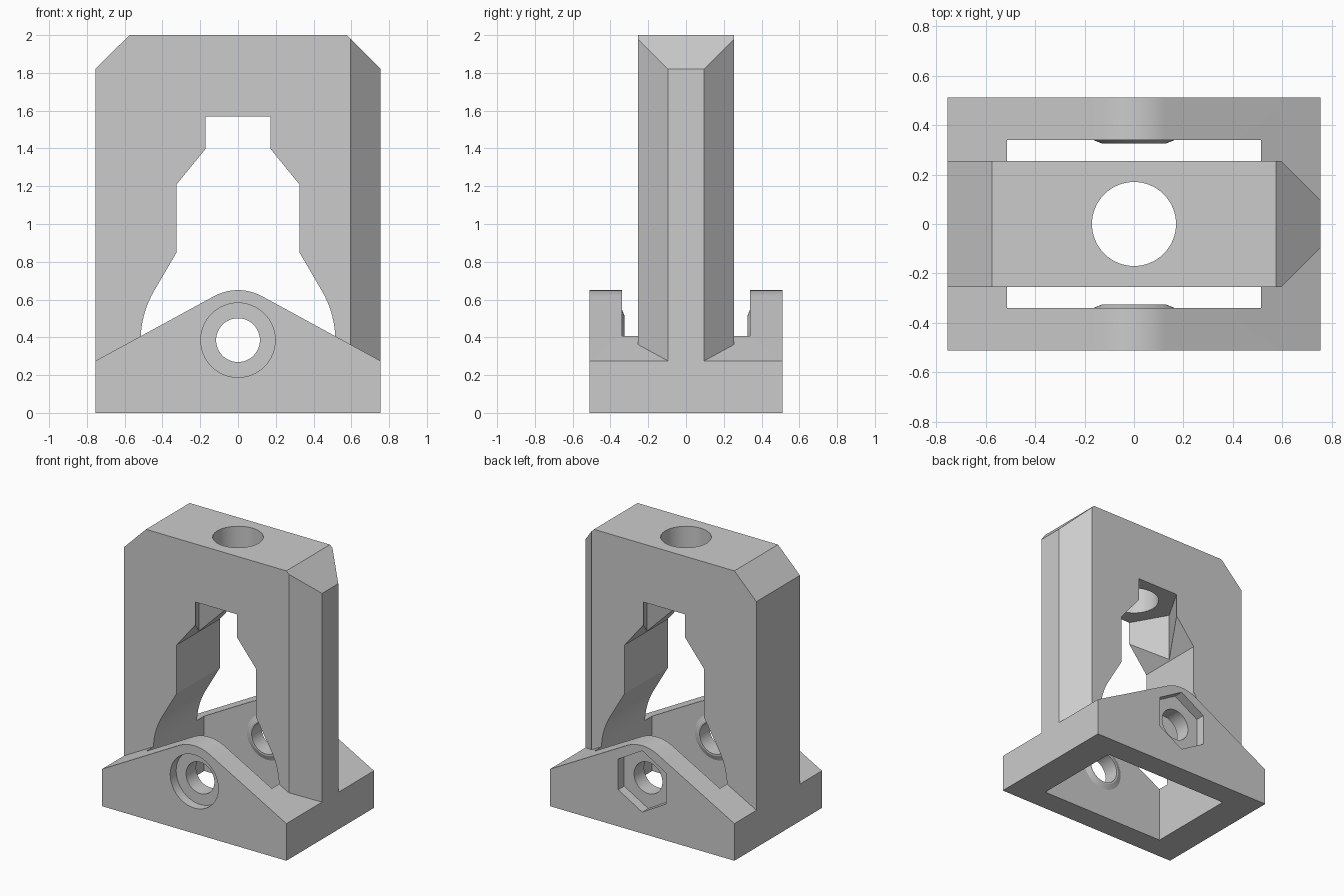
import bpy, bmesh
from math import sin, cos, radians, pi

cube = bpy.data.objects.get("Cube")
if cube:
    bpy.data.objects.remove(cube, do_unlink=True)

grey = bpy.data.materials.new("plain grey")
grey.use_nodes = True
grey.diffuse_color = (0.6, 0.6, 0.6, 1)
grey.node_tree.nodes["Principled BSDF"].inputs["Base Color"].default_value = (0.6, 0.6, 0.6, 1)

HALF, DEPTH = 0.755, 0.512       # half width and half depth of the foot
TOWER = 0.255                    # half depth of the tower
POCKET_X, POCKET_Y = 0.515, 0.34
PIVOT = 0.385                    # height of the cross bolt


def loft(name, low, high, axis, lo, hi):
    """Solid between two outlines: axis Z takes (x, y), axis Y takes (x, z)."""
    bm = bmesh.new()
    rings = []
    for pts, t in ((low, lo), (high, hi)):
        rings.append([bm.verts.new((a, b, t) if axis == "Z" else (a, t, b)) for a, b in pts])
    n = len(low)
    bm.faces.new(rings[0])
    bm.faces.new(rings[1])
    for i in range(n):
        j = (i + 1) % n
        bm.faces.new((rings[0][i], rings[0][j], rings[1][j], rings[1][i]))
    bmesh.ops.recalc_face_normals(bm, faces=bm.faces)
    mesh = bpy.data.meshes.new(name)
    bm.to_mesh(mesh)
    bm.free()
    mesh.materials.append(grey)
    ob = bpy.data.objects.new(name, mesh)
    bpy.context.collection.objects.link(ob)
    return ob


def prism(name, pts, axis, lo, hi):
    return loft(name, pts, pts, axis, lo, hi)


def ring(radius, count, centre=0.0, turn=0.0):
    return [(radius * cos(turn + 2 * pi * i / count),
             centre + radius * sin(turn + 2 * pi * i / count)) for i in range(count)]


def mirrored(right):
    """Close a right-hand outline with its mirror image."""
    return right + [(-x, z) for x, z in reversed(right) if x > 1e-6]


def combine(target, tool, operation):
    mod = target.modifiers.new(operation.lower(), "BOOLEAN")
    mod.operation, mod.solver, mod.object = operation, "EXACT", tool
    bpy.context.view_layer.objects.active = target
    bpy.ops.object.modifier_apply(modifier=mod.name)
    bpy.data.objects.remove(tool, do_unlink=True)


# Foot: two sloped cheeks with rounded tops around an open pocket
R, SLOPE = 0.265, radians(28.5)
cheek = [(HALF, 0), (HALF, 0.275)]
cheek += [(R * sin(SLOPE * i / 10), PIVOT + R * cos(SLOPE * i / 10)) for i in range(10, -1, -1)]
block = prism("clamp_block", mirrored(cheek), "Y", -DEPTH, DEPTH)
pocket = [(POCKET_X, -POCKET_Y), (POCKET_X, POCKET_Y), (-POCKET_X, POCKET_Y), (-POCKET_X, -POCKET_Y)]
combine(block, prism("pocket_cutter", pocket, "Z", -0.1, 1), "DIFFERENCE")

# Tower: chamfered front outline crossed with a plan chamfered on one side
outline = mirrored([(HALF, 0.1), (HALF, 1.82), (0.575, 2.0)])
plan = [(-HALF, -TOWER), (0.595, -TOWER), (HALF, -0.095),
        (HALF, 0.095), (0.595, TOWER), (-HALF, TOWER)]
tower = prism("tower", outline, "Y", -0.4, 0.4)
combine(tower, prism("tower_plan", plan, "Z", 0, 2.2), "INTERSECT")

# Window: rounded bottom, straight neck, sloped shoulders
window = [(POCKET_X, 0)]
window += [(POCKET_X * cos(radians(a)), PIVOT + POCKET_X * sin(radians(a))) for a in range(0, 31, 3)]
window += [(0.325, 0.85), (0.325, 1.21), (0.17, 1.4)]
combine(tower, prism("window_cutter", mirrored(window), "Y", -0.5, 0.5), "DIFFERENCE")

# Nut trap and vertical bolt hole
combine(tower, prism("nut_trap_cutter", ring(0.318, 6), "Z", 1.1, 1.57), "DIFFERENCE")
combine(tower, prism("bolt_hole_cutter", ring(0.17, 64), "Z", 1.4, 2.2), "DIFFERENCE")
combine(block, tower, "UNION")

# Tapered bosses on the inner faces of the cheeks
for side in (-1, 1):
    boss = loft("boss", ring(0.17, 48, PIVOT), ring(0.128, 48, PIVOT), "Y",
                side * (POCKET_Y + 0.03), side * 0.325)
    # straight root keeps the taper starting at the wall
    for v in boss.data.vertices:
        if abs(v.co.y) > POCKET_Y:
            v.co.y = side * (POCKET_Y + 0.002)
    combine(block, boss, "UNION")

# Cross bolt hole, round recess in front, hexagonal recess behind
combine(block, prism("cross_hole_cutter", ring(0.116, 48, PIVOT), "Y", -1, 1), "DIFFERENCE")
combine(block, prism("round_recess_cutter", ring(0.197, 64, PIVOT), "Y", -1, -DEPTH + 0.07), "DIFFERENCE")
combine(block, prism("hex_recess_cutter", ring(0.227, 6, PIVOT, pi / 2), "Y", DEPTH - 0.07, 1), "DIFFERENCE")

# Smooth the round surfaces, keep edges sharp
bpy.ops.object.select_all(action="DESELECT")
block.select_set(True)
bpy.context.view_layer.objects.active = block
bpy.ops.object.shade_smooth_by_angle(angle=radians(20))
